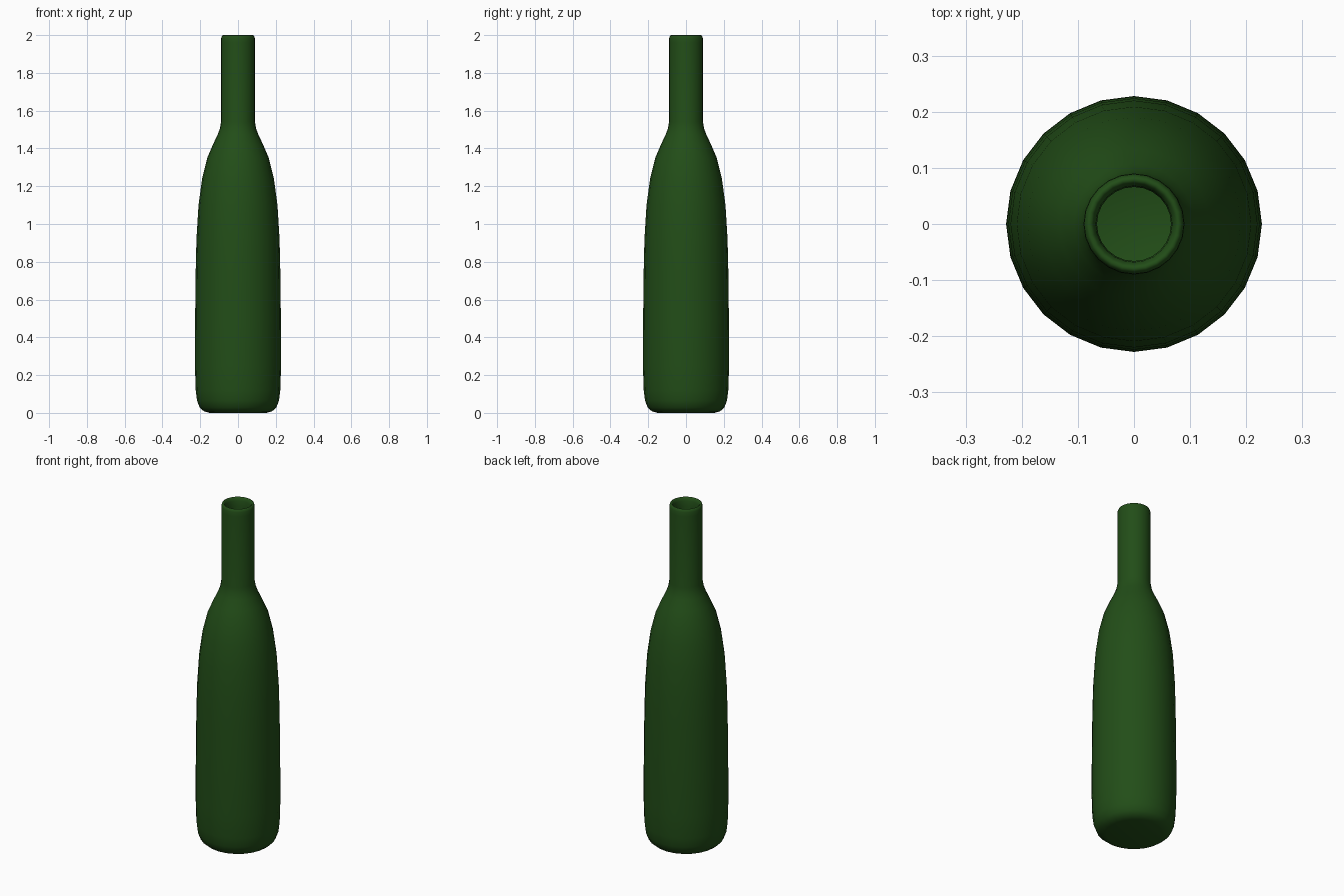
import bpy, bmesh, math

if "Cube" in bpy.data.objects:
    bpy.data.objects.remove(bpy.data.objects["Cube"])

SIDES = 24

# Outer profile (radius, height) from base centre up to the mouth
outer = [(0, 0), (0.15, 0), (0.18, 0.008), (0.203, 0.028), (0.217, 0.065),
         (0.224, 0.12), (0.228, 0.25), (0.227, 0.5), (0.224, 0.75),
         (0.220, 0.92), (0.209, 1.10), (0.190, 1.24), (0.163, 1.35),
         (0.133, 1.42), (0.107, 1.475), (0.096, 1.505), (0.09, 1.54),
         (0.09, 1.96), (0.089, 1.985)]
# Rounded lip and hollow inside, back down to the inner floor
inner = [(0.085, 1.997), (0.079, 2.0), (0.073, 1.995), (0.068, 1.98),
         (0.066, 1.95), (0.066, 1.53), (0.085, 1.465), (0.14, 1.35),
         (0.187, 1.10), (0.203, 0.75), (0.206, 0.25), (0.198, 0.08),
         (0.17, 0.04), (0, 0.035)]

# Revolve the profile around the vertical axis
bm = bmesh.new()
verts = [bm.verts.new((r, 0, z)) for r, z in outer + inner]
edges = [bm.edges.new(pair) for pair in zip(verts, verts[1:])]
bmesh.ops.spin(bm, geom=verts + edges, cent=(0, 0, 0), axis=(0, 0, 1),
               angle=math.tau, steps=SIDES, use_duplicate=False)
bmesh.ops.remove_doubles(bm, verts=bm.verts, dist=0.0005)
bmesh.ops.recalc_face_normals(bm, faces=bm.faces)
for face in bm.faces:
    face.smooth = True

mesh = bpy.data.meshes.new("bottle")
bm.to_mesh(mesh)
bm.free()
bottle = bpy.data.objects.new("bottle", mesh)
bpy.context.collection.objects.link(bottle)

# Dark green glass
glass = bpy.data.materials.new("green_glass")
glass.diffuse_color = (0.016, 0.075, 0.009, 1)
glass.use_nodes = True
glass.node_tree.nodes["Principled BSDF"].inputs["Base Color"].default_value = glass.diffuse_color
mesh.materials.append(glass)
